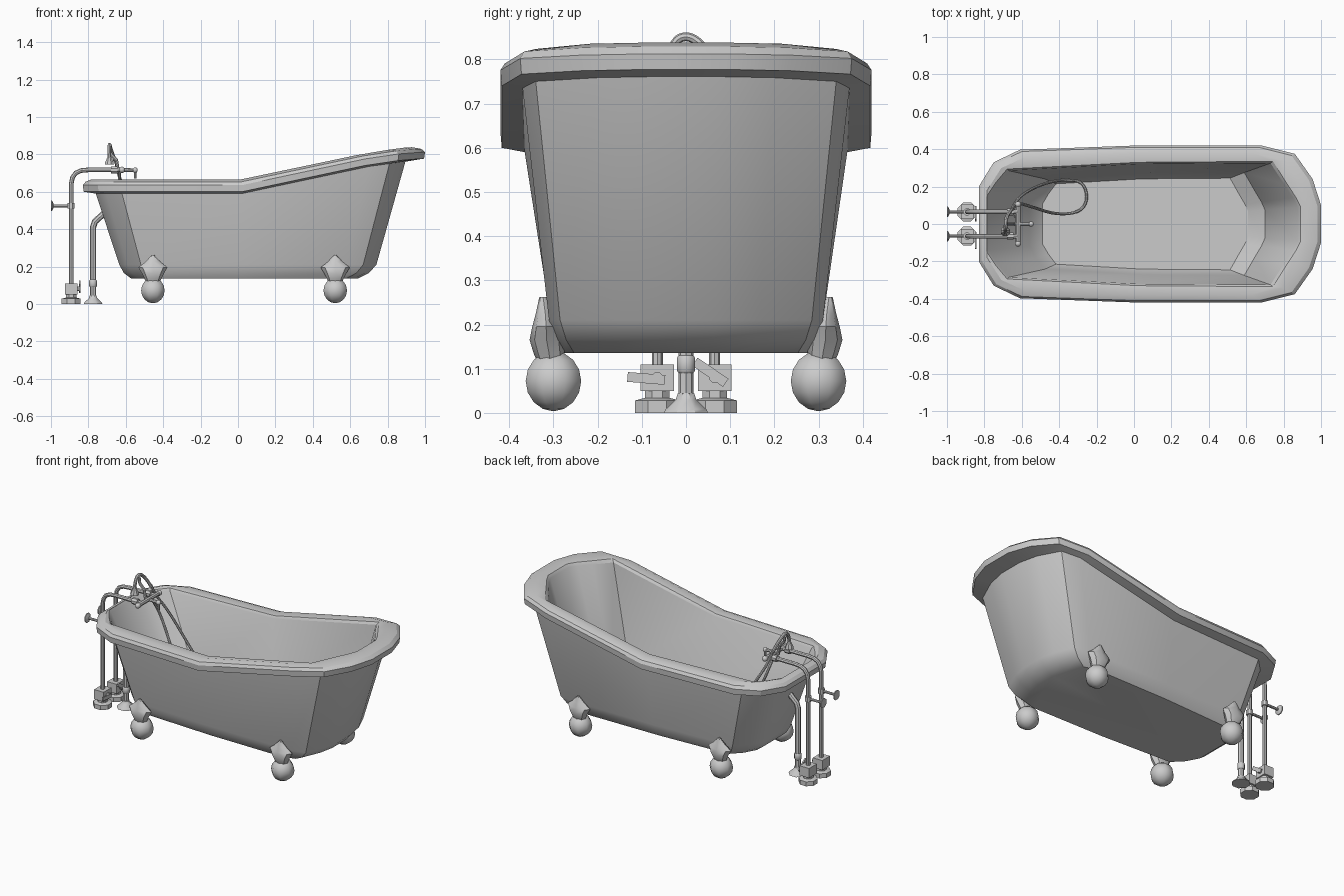
import bpy, bmesh
from math import pi, cos, sin
from mathutils import Vector, Matrix

if "Cube" in bpy.data.objects:
    bpy.data.objects.remove(bpy.data.objects["Cube"])


def finish(bm, name, smooth=30):
    bmesh.ops.recalc_face_normals(bm, faces=bm.faces)
    me = bpy.data.meshes.new(name)
    bm.to_mesh(me)
    bm.free()
    ob = bpy.data.objects.new(name, me)
    bpy.context.collection.objects.link(ob)
    bpy.ops.object.select_all(action='DESELECT')
    ob.select_set(True)
    bpy.context.view_layer.objects.active = ob
    bpy.ops.object.shade_smooth_by_angle(angle=smooth * pi / 180)
    return ob


def loft(name, rings, smooth=30):
    bm = bmesh.new()
    vs = [[bm.verts.new(p) for p in r] for r in rings]
    n = len(vs[0])
    for a, b in zip(vs, vs[1:]):
        for i in range(n):
            j = (i + 1) % n
            bm.faces.new((a[i], a[j], b[j], b[i]))
    bm.faces.new(vs[0])
    bm.faces.new(vs[-1])
    return finish(bm, name, smooth)


def lathe(name, profile, loc, axis=(0, 0, 1), sides=8, smooth=40):
    q = Vector((0, 0, 1)).rotation_difference(Vector(axis))
    rings = [[Vector(loc) + q @ Vector((r * cos((i + .5) * 2 * pi / sides),
                                        r * sin((i + .5) * 2 * pi / sides), z))
              for i in range(sides)] for r, z in profile]
    return loft(name, rings, smooth)


def ball(name, r, loc, sides=8):
    prof = [(r * max(sin(i * pi / 8), .04), -r * cos(i * pi / 8)) for i in range(9)]
    return lathe(name, prof, loc, sides=sides, smooth=50)


def tube(name, pts, r, spline='POLY', res=4):
    cu = bpy.data.curves.new(name, 'CURVE')
    cu.dimensions = '3D'
    cu.bevel_depth, cu.bevel_resolution = r, 2
    cu.use_fill_caps, cu.resolution_u = True, res
    sp = cu.splines.new(spline)
    sp.points.add(len(pts) - 1)
    for p, c in zip(sp.points, pts):
        p.co = (*c, 1)
    if spline == 'NURBS':
        sp.order_u, sp.use_endpoint_u = 3, True
    ob = bpy.data.objects.new(name, cu)
    bpy.context.collection.objects.link(ob)
    bpy.ops.object.select_all(action='DESELECT')
    ob.select_set(True)
    bpy.context.view_layer.objects.active = ob
    bpy.ops.object.convert(target='MESH')
    bpy.ops.object.shade_smooth_by_angle(angle=40 * pi / 180)


def box(name, size, loc, rot_x=0):
    bm = bmesh.new()
    bmesh.ops.create_cube(bm, size=1)
    bm.transform(Matrix.Translation(loc) @ Matrix.Rotation(rot_x, 4, 'X') @ Matrix.Diagonal((*size, 1)))
    return finish(bm, name)


# Tub: half outlines of the rim, the opening and the body, tap end first
RIM = [(-.83, .20), (-.75, .33), (-.61, .397), (.02, .42), (.68, .42), (.86, .375), (.955, .24), (1, .10)]
HOLE = [(-.78, .14), (-.73, .215), (-.67, .285), (.02, .32), (.73, .325), (.80, .215), (.85, .14), (.875, .09)]
BODY = [(-.76, .15), (-.705, .25), (-.62, .335), (.02, .365), (.70, .37), (.81, .34), (.87, .20), (.895, .08)]


def rise(x):
    keys = [(-2, 0), (.03, 0), (.70, .145), (.88, .17), (1.01, .178)]
    for (a, u), (b, v) in zip(keys, keys[1:]):
        if x <= b:
            return u + (v - u) * (x - a) / (b - a)


def ring(half, x0, x1, w, z, sloped=False):
    a, b, h = half[0][0], half[-1][0], max(p[1] for p in half)
    pts = [(x0 + (x - a) / (b - a) * (x1 - x0), y / h * w) for x, y in half]
    pts += [(x, -y) for x, y in reversed(pts)]
    return [(x, y, z + (rise(x) if sloped else 0)) for x, y in pts]


loft("bathtub", [
    ring(HOLE, -.49, .61, .245, .16),
    ring(HOLE, -.56, .70, .275, .22),
    ring(HOLE, -.78, .875, .325, .645, True),
    ring(HOLE, -.79, .89, .335, .66, True),
    ring(RIM, -.785, .93, .38, .665, True),
    ring(RIM, -.815, .98, .41, .653, True),
    ring(RIM, -.83, 1, .42, .635, True),
    ring(RIM, -.825, .995, .417, .60, True),
    ring(BODY, -.76, .895, .37, .59, True),
    ring(BODY, -.635, .74, .31, .21),
    ring(BODY, -.61, .70, .295, .165),
    ring(BODY, -.57, .64, .275, .135)], 28)

# Ball feet with leaf-shaped brackets
LEAF = [(.10, .03, .28, .33), (.135, .045, .275, .345), (.165, .06, .277, .354), (.195, .078, .285, .348),
        (.225, .04, .297, .34), (.262, .006, .315, .332)]
for end, x in (("tap_end", -.455), ("high_end", .52)):
    for side, s in (("front", -1), ("back", 1)):
        loft(f"{side}_{end}_foot_bracket",
             [[(x + hx * cos(i * pi / 4), s * ((a + b) / 2 + (b - a) / 2 * sin(i * pi / 4)), z)
               for i in range(8)] for z, hx, a, b in LEAF], 40)
        ball(f"{side}_{end}_foot_ball", .068, (x, s * .30, .072))

# Supply pipes, valves and wall stays
for side, y in (("front", -.065), ("back", .065)):
    tube(side + "_supply_pipe", [(-.892, y, .02), (-.892, y, .64), (-.885, y, .675), (-.868, y, .70),
                                 (-.84, y, .713), (-.80, y, .717), (-.62, y, .717)], .0125)
    lathe(side + "_floor_flange", [(.055, 0), (.055, .028), (.03, .034), (.03, .05)], (-.892, y, 0))
    box(side + "_valve_body", (.066, .076, .06), (-.892, y, .08))
    lathe(side + "_valve_stem", [(.013, 0), (.013, .02)], (-.862, y, .08), (1, 0, 0))
    box(side + "_valve_lever", (.008, .085, .022), (-.845, y - .025 if y < 0 else y - .01, .078 if y < 0 else .092),
        -.08 if y < 0 else -.6)
    tube(side + "_wall_stay", [(-.99, y, .525), (-.89, y, .525)], .008)
    lathe(side + "_wall_plate", [(.03, 0), (.03, .006), (.012, .014)], (-1, y, .525), (1, 0, 0))
    lathe(side + "_stay_collar", [(.02, -.015), (.02, .015)], (-.892, y, .525))
    lathe(side + "_pipe_coupling", [(.02, 0), (.02, .035)], (-.68, y, .717), (1, 0, 0))

# Waste pipe
tube("waste_pipe", [(-.775, 0, .03), (-.775, 0, .41), (-.765, 0, .44), (-.71, 0, .49)], .017)
lathe("waste_pipe_base", [(.054, 0), (.05, .008), (.025, .03), (.02, .045)], (-.775, 0, 0))
lathe("waste_pipe_collar", [(.018, .09), (.022, .095), (.022, .125), (.018, .13)], (-.775, 0, 0))

# Mixer tap
tube("mixer_bar", [(-.62, -.095, .717), (-.62, .095, .717)], .013)
for side, y in (("front", -.105), ("back", .105)):
    ball(side + "_tap_handle", .017, (-.62, y, .717))
tube("spout", [(-.64, 0, .717), (-.55, 0, .715)], .010)
ball("spout_end", .015, (-.55, 0, .715))
tube("spout_outlet", [(-.55, 0, .715), (-.55, 0, .67)], .007)

# Hand shower, its cradle and hose
tube("shower_cradle", [(-.64, 0, .71), (-.65, 0, .77), (-.68, 0, .80), (-.685, 0, .835)], .009)
tube("shower_handle", [(-.688, -.04, .79), (-.688, -.03, .84), (-.686, .0, .855), (-.684, .03, .84),
                       (-.67, .06, .80), (-.655, .075, .76)], .010, 'NURBS')
lathe("shower_head", [(.026, 0), (.024, .012), (.011, .04), (.009, .06)], (-.688, -.04, .745))
tube("shower_hose", [(-.655, .075, .77), (-.645, .10, .70), (-.60, .16, .60), (-.48, .22, .36), (-.36, .24, .19),
                     (-.27, .225, .175), (-.245, .13, .175), (-.29, .06, .18), (-.42, .05, .22),
                     (-.54, .09, .45), (-.64, .12, .62), (-.635, .04, .71)], .008, 'NURBS')
